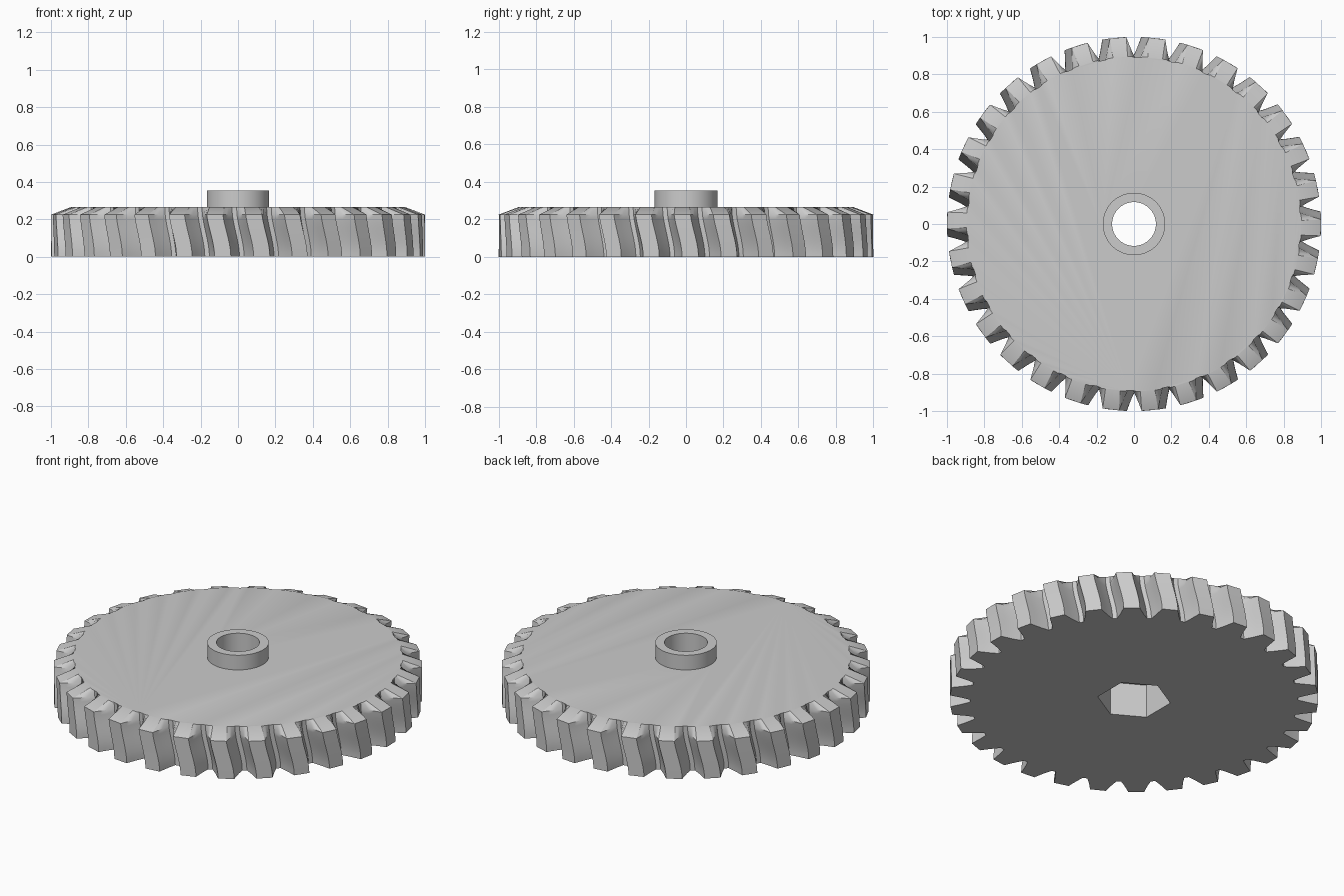
import bpy, bmesh, math

if "Cube" in bpy.data.objects:
    bpy.data.objects.remove(bpy.data.objects["Cube"])

grey = bpy.data.materials.new("plain grey")
grey.use_nodes = True
grey.diffuse_color = (0.6, 0.6, 0.6, 1)
grey.node_tree.nodes["Principled BSDF"].inputs["Base Color"].default_value = (0.6, 0.6, 0.6, 1)

TEETH = 30
ROOT, TIP = 0.89, 1.0
HEIGHT, CHAMFER_Z = 0.265, 0.225
TWIST = math.radians(2.6)
LAYERS = 10
# one tooth: (angle in degrees, radius) from gap to gap
HALF = [(-5.2, ROOT), (-4.0, 0.93), (-3.2, 0.965), (-2.5, TIP)]
TOOTH = HALF + [(-a, r) for a, r in reversed(HALF)]


def make_object(name, bm):
    bmesh.ops.recalc_face_normals(bm, faces=bm.faces)
    mesh = bpy.data.meshes.new(name)
    bm.to_mesh(mesh)
    bm.free()
    mesh.materials.append(grey)
    obj = bpy.data.objects.new(name, mesh)
    bpy.context.collection.objects.link(obj)
    return obj


def prism(name, radius, z0, z1, sides, turn=0.0):
    bm = bmesh.new()
    ring = [bm.verts.new((radius * math.cos(turn + math.tau * i / sides),
                          radius * math.sin(turn + math.tau * i / sides), z0))
            for i in range(sides)]
    face = bm.faces.new(ring)
    top = bmesh.ops.extrude_face_region(bm, geom=[face])["geom"]
    for v in top:
        if isinstance(v, bmesh.types.BMVert):
            v.co.z = z1
    return make_object(name, bm)


def boolean(obj, other, operation):
    mod = obj.modifiers.new(other.name, 'BOOLEAN')
    mod.operation = operation
    mod.solver = 'EXACT'
    mod.object = other
    other.hide_render = True
    other.hide_viewport = True


# Toothed wheel: slanted teeth with an eased twist and a chamfered upper rim
bm = bmesh.new()
heights = [CHAMFER_Z * i / LAYERS for i in range(LAYERS + 1)] + [HEIGHT]
rings = []
for z in heights:
    t = z / HEIGHT
    ease = t * t * (3 - 2 * t)
    turn = TWIST * (0.5 - ease)
    limit = TIP if z < HEIGHT else ROOT + 0.005
    ring = []
    for k in range(TEETH):
        for a, r in TOOTH:
            ang = math.tau * k / TEETH + math.radians(a) + turn
            r = min(r, limit)
            ring.append(bm.verts.new((r * math.cos(ang), r * math.sin(ang), z)))
    rings.append(ring)
for low, high in zip(rings, rings[1:]):
    n = len(low)
    for i in range(n):
        j = (i + 1) % n
        bm.faces.new((low[i], low[j], high[j], high[i]))
bm.faces.new(rings[0])
bm.faces.new(rings[-1])
wheel = make_object("toothed_wheel", bm)

# Hub collar, round bore and hexagonal pocket underneath
boolean(wheel, prism("hub_collar", 0.167, 0.2, 0.353, 64), 'UNION')
boolean(wheel, prism("bore_cutter", 0.117, -0.1, 0.5, 64), 'DIFFERENCE')
boolean(wheel, prism("hex_pocket_cutter", 0.2, -0.1, 0.2, 6, math.radians(30)), 'DIFFERENCE')

# Apply the cuts, then smooth the round surfaces
bpy.context.view_layer.update()
depsgraph = bpy.context.evaluated_depsgraph_get()
wheel_mesh = bpy.data.meshes.new_from_object(wheel.evaluated_get(depsgraph))
wheel.modifiers.clear()
wheel.data = wheel_mesh
for name in ("hub_collar", "bore_cutter", "hex_pocket_cutter"):
    bpy.data.objects.remove(bpy.data.objects[name])
bpy.ops.object.select_all(action='DESELECT')
wheel.select_set(True)
bpy.context.view_layer.objects.active = wheel
bpy.ops.object.shade_smooth_by_angle(angle=math.radians(25))
